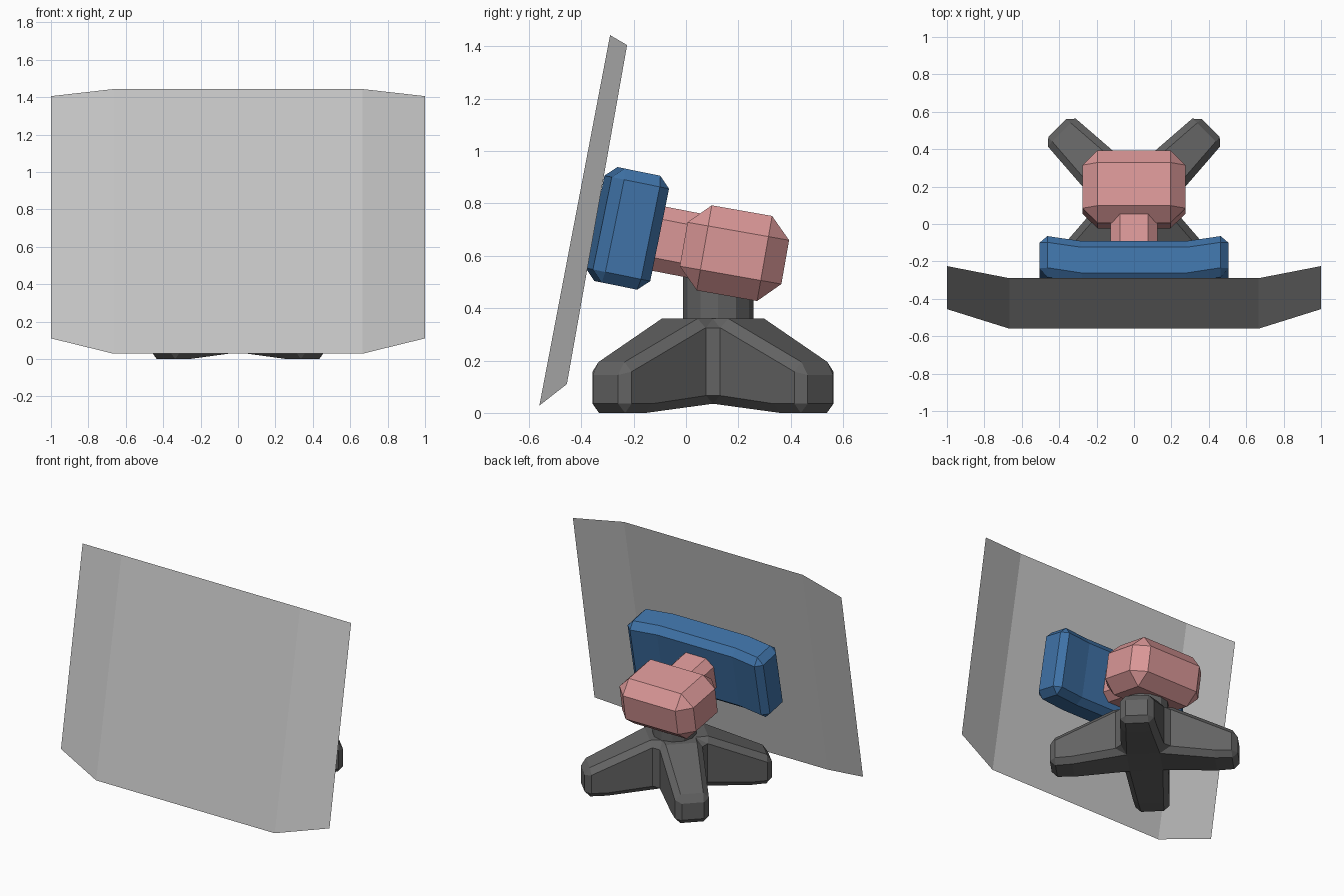
import bpy, bmesh, math
from mathutils import Vector

if "Cube" in bpy.data.objects:
    bpy.data.objects.remove(bpy.data.objects["Cube"])


def material(name, rgb):
    m = bpy.data.materials.new(name)
    m.diffuse_color = (*rgb, 1)
    m.use_nodes = True
    m.node_tree.nodes["Principled BSDF"].inputs["Base Color"].default_value = m.diffuse_color
    return m


GREY = material("dark grey", (0.125, 0.125, 0.125))
BLUE = material("blue", (0.05, 0.17, 0.39))
PINK = material("pink", (0.70, 0.31, 0.31))
PALE = material("pale grey", (0.58, 0.58, 0.58))


def add(name, verts, faces, mat, bevel=0, limit=35, loc=(0, 0, 0), tilt=0, fix=True):
    bm = bmesh.new()
    vs = [bm.verts.new(v) for v in verts]
    for f in faces:
        bm.faces.new([vs[i] for i in f])
    if fix:
        bmesh.ops.recalc_face_normals(bm, faces=bm.faces)
    me = bpy.data.meshes.new(name)
    bm.to_mesh(me)
    bm.free()
    me.materials.append(mat)
    ob = bpy.data.objects.new(name, me)
    bpy.context.collection.objects.link(ob)
    ob.location = loc
    ob.rotation_euler.x = -math.radians(tilt)
    if bevel:
        b = ob.modifiers.new("chamfer", 'BEVEL')
        b.width, b.segments = bevel, 1
        b.limit_method, b.angle_limit = 'ANGLE', math.radians(limit)
    return ob


def prism(name, plan, z0, z1, mat, **kw):
    n = len(plan)
    verts = [(x, y, z) for z in (z0, z1) for x, y in plan]
    faces = [list(range(n)), list(range(n, 2 * n))]
    faces += [(i, (i + 1) % n, n + (i + 1) % n, n + i) for i in range(n)]
    return add(name, verts, faces, mat, **kw)


def rect(hx, hy):
    return [(-hx, -hy), (hx, -hy), (hx, hy), (-hx, hy)]


# four-legged star base: each leg is a sloped wedge with an arched underside
CY = 0.103
S_IN, S_MID, S_FOOT, S_END = 0.135, 0.18, 0.44, 0.58


def half_width(s):
    return 0.135 + (s - S_IN) * (0.103 - 0.135) / (S_END - S_IN)


verts, faces, index = [], [], {}
corners = [(S_IN, 0.36, 't'), (S_MID, 0.36, 'm'), (S_END, 0.18, 'e'),
           (S_END, 0, 'f'), (S_FOOT, 0, 'a'), (S_IN, 0.035, 'b')]
for k in range(4):
    d = Vector((math.cos(math.pi * (k / 2 + 0.25)), math.sin(math.pi * (k / 2 + 0.25))))
    p = Vector((-d.y, d.x))
    for side in (-1, 1):
        for s, z, tag in corners:
            if tag in 'tb' and side == 1:
                continue
            q = d * s + p * (side * half_width(s))
            index[k, side, tag] = len(verts)
            verts.append((q.x, q.y + CY, z))
for k in range(4):
    for tag in 'tb':
        index[k, 1, tag] = index[(k + 1) % 4, -1, tag]
top = []
for k in range(4):
    L = {t: index[k, -1, t] for t in 'tmefab'}
    R = {t: index[k, 1, t] for t in 'tmefab'}
    faces += [[L[t] for t in 'tmefab'], [R[t] for t in 'tmefab'],
              [L['m'], L['e'], R['e'], R['m']], [L['e'], L['f'], R['f'], R['e']],
              [L['f'], L['a'], R['a'], R['f']], [L['a'], L['b'], R['b'], R['a']]]
    top += [L['t'], L['m'], R['m']]
faces += [top, [index[k, -1, 'b'] for k in range(4)]]
add("star_base", verts, faces, GREY, bevel=0.035)

# short post above the base
ring = [(0.135 * math.cos(math.tau * i / 12), CY + 0.02 + 0.135 * math.sin(math.tau * i / 12))
        for i in range(12)]
prism("post", ring, 0.33, 0.56, GREY)

# chunky pivot body and the neck running forward to the plate
prism("pivot_body", rect(0.275, 0.197), -0.165, 0.165, PINK, bevel=0.08,
      loc=(0, 0.185, 0.61), tilt=10)
neck = [(-0.125, -0.075), (-0.075, -0.125), (0.075, -0.125), (0.125, -0.075),
        (0.125, 0.075), (0.075, 0.125), (-0.075, 0.125), (-0.125, 0.075)]
verts = [(x, y, z) for y in (-0.12, 0.16) for x, z in neck]
add("neck", verts, [range(8), range(8, 16)] + [(i, (i + 1) % 8, 8 + (i + 1) % 8, 8 + i)
    for i in range(8)], PINK, loc=(0, -0.025, 0.65), tilt=11)

# blue bar with its ends bent backwards
plan = [(-0.505, -0.09), (-0.28, -0.125), (0.28, -0.125), (0.505, -0.09),
        (0.505, 0.133), (0.28, 0.10), (-0.28, 0.10), (-0.505, 0.133)]
prism("mount_bar", plan, -0.222, 0.222, BLUE, bevel=0.042,
      loc=(0, -0.225, 0.705), tilt=11.5)

# thin three-panel front sheet, leaning back
xs = [(-1, 1), (-0.665, 0), (0.665, 0), (1, 1)]
verts = [(x, -0.455, 0.11) if e else (x, -0.56, 0.028) for x, e in xs]
verts += [(x, -0.225, 1.405) if e else (x, -0.29, 1.443) for x, e in xs]
add("front_sheet", verts, [(i, i + 1, i + 5, i + 4) for i in range(3)], PALE, fix=False)
